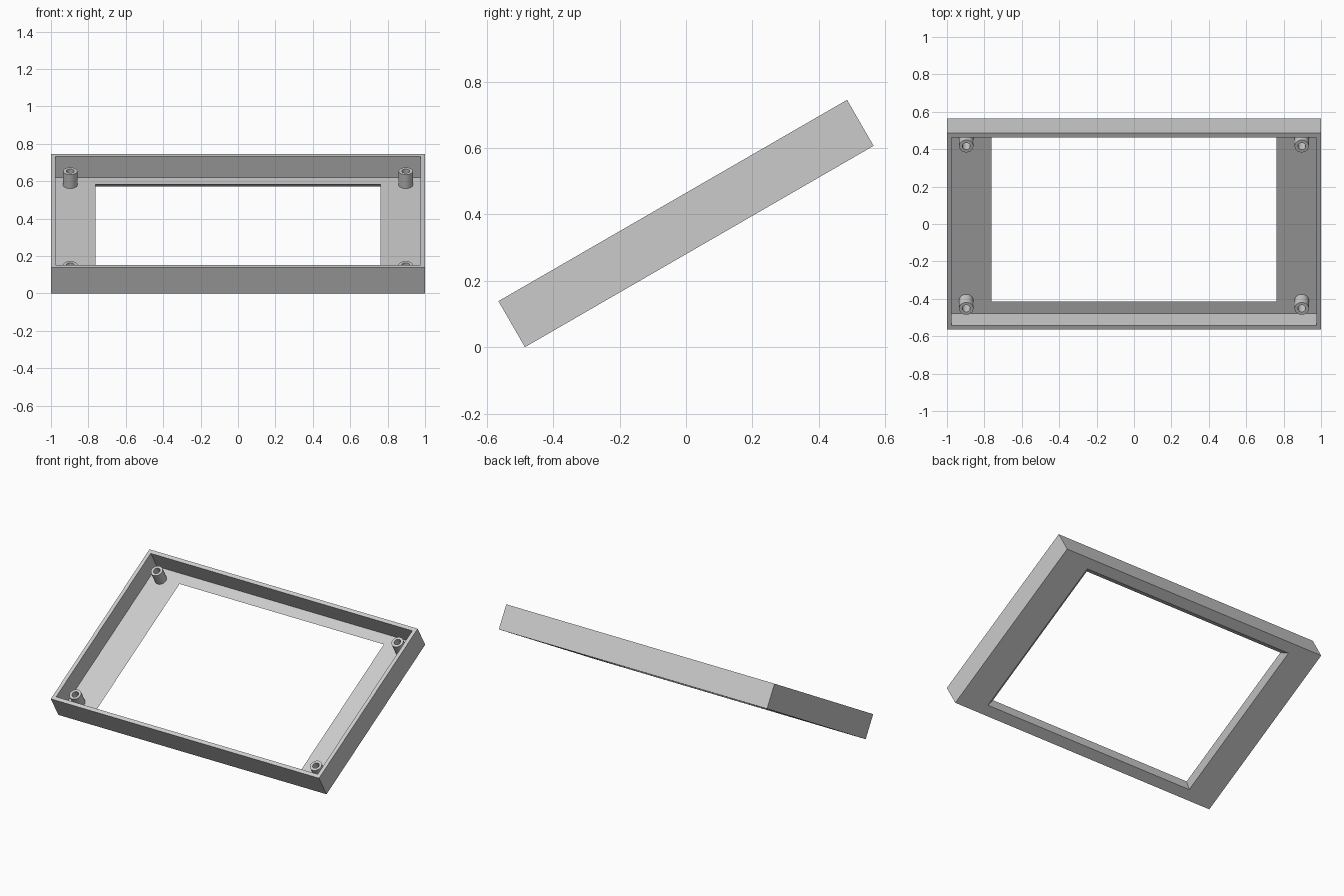
import bpy, bmesh, math
from mathutils import Matrix

cube = bpy.data.objects.get("Cube")
if cube:
    bpy.data.objects.remove(cube, do_unlink=True)

grey = bpy.data.materials.new("light grey plastic")
grey.use_nodes = True
colour = (0.6, 0.6, 0.6, 1)
grey.diffuse_color = colour
grey.node_tree.nodes["Principled BSDF"].inputs["Base Color"].default_value = colour

# The whole bezel leans back by 30 degrees
TILT = Matrix.Translation((0, 0, 0.3725)) @ Matrix.Rotation(math.radians(30), 4, "X")
HALF_X, HALF_Y, HALF_H = 1.0, 0.6065, 0.08
WALL, FLOOR = 0.025, 0.03
FLOOR_Z = -HALF_H + FLOOR


def rectangle(hx, hy, z):
    return [(-hx, -hy, z), (hx, -hy, z), (hx, hy, z), (-hx, hy, z)]


def circle(r, z, n=40):
    return [(r * math.cos(math.tau * i / n), r * math.sin(math.tau * i / n), z)
            for i in range(n)]


def bridge_loops(name, loops, offset=(0, 0, 0), closed=True):
    """Skin a series of matching loops into one ring-shaped solid."""
    bm = bmesh.new()
    rings = [[bm.verts.new(p) for p in loop] for loop in loops]
    pairs = list(zip(rings, rings[1:]))
    if closed:
        pairs.append((rings[-1], rings[0]))
    for a, b in pairs:
        for i in range(len(a)):
            j = (i + 1) % len(a)
            bm.faces.new((a[i], a[j], b[j], b[i]))
    bmesh.ops.recalc_face_normals(bm, faces=bm.faces)
    mesh = bpy.data.meshes.new(name)
    bm.to_mesh(mesh)
    bm.free()
    mesh.materials.append(grey)
    obj = bpy.data.objects.new(name, mesh)
    bpy.context.collection.objects.link(obj)
    obj.matrix_world = TILT @ Matrix.Translation(offset)
    return obj


# Tray-shaped frame with a window that flares out towards the underside
WIN_X, WIN_Y = 0.762, 0.508
bridge_loops("bezel_frame", [
    rectangle(HALF_X, HALF_Y, -HALF_H),
    rectangle(HALF_X, HALF_Y, HALF_H),
    rectangle(HALF_X - WALL, HALF_Y - WALL, HALF_H),
    rectangle(HALF_X - WALL, HALF_Y - WALL, FLOOR_Z),
    rectangle(WIN_X, WIN_Y, FLOOR_Z),
    rectangle(WIN_X + FLOOR, WIN_Y + FLOOR, -HALF_H),
])

# Hollow screw posts in the four corners
POST_R, HOLE_R, POST_TOP = 0.038, 0.021, 0.036
for sx, side in ((-1, "right"), (1, "left")):
    for sy, end in ((-1, "front"), (1, "back")):
        post = bridge_loops(f"screw_post_{end}_{side}", [
            circle(POST_R, FLOOR_Z),
            circle(POST_R, POST_TOP),
            circle(HOLE_R, POST_TOP),
            circle(HOLE_R, FLOOR_Z),
        ], offset=(sx * 0.897, sy * 0.501, 0), closed=False)
        bpy.ops.object.select_all(action="DESELECT")
        post.select_set(True)
        bpy.context.view_layer.objects.active = post
        bpy.ops.object.shade_smooth_by_angle(angle=math.radians(30))
